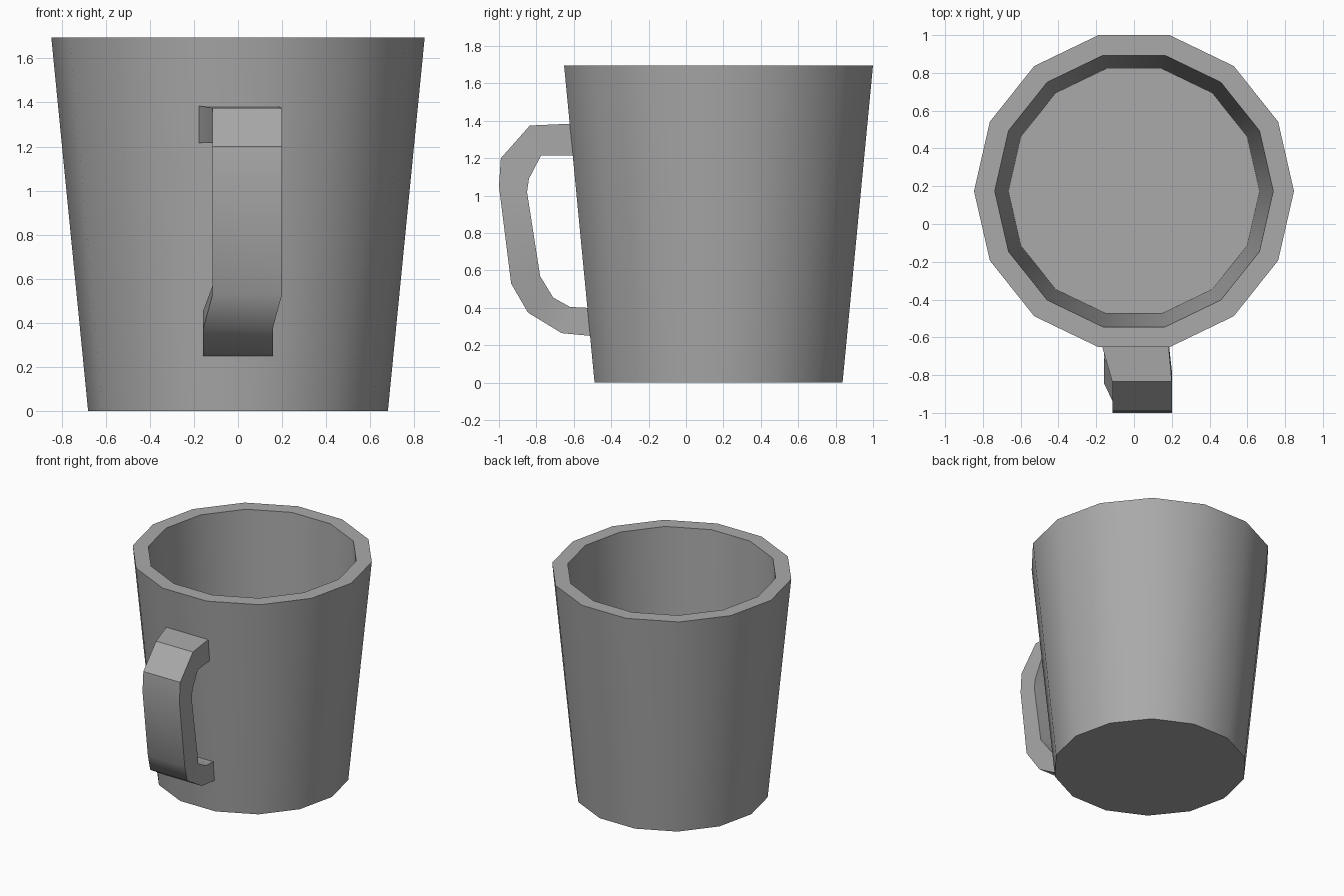
import bpy
import bmesh
from math import cos, sin, tau, radians

cube = bpy.data.objects.get("Cube")
if cube:
    bpy.data.objects.remove(cube, do_unlink=True)

SIDES = 14
CENTRE_Y = 0.174

grey = bpy.data.materials.new("plain grey")
grey.use_nodes = True
grey.diffuse_color = (0.4, 0.4, 0.4, 1)
grey.node_tree.nodes["Principled BSDF"].inputs["Base Color"].default_value = grey.diffuse_color


def loft(name, rings, cap_start=True, cap_end=True):
    """Skin a list of point rings into one object, with optional end caps."""
    bm = bmesh.new()
    loops = [[bm.verts.new(p) for p in ring] for ring in rings]
    for a, b in zip(loops, loops[1:]):
        n = len(a)
        for i in range(n):
            j = (i + 1) % n
            bm.faces.new((a[i], a[j], b[j], b[i]))
    if cap_start:
        bm.faces.new(loops[0][::-1])
    if cap_end:
        bm.faces.new(loops[-1])
    bmesh.ops.recalc_face_normals(bm, faces=bm.faces)
    mesh = bpy.data.meshes.new(name)
    bm.to_mesh(mesh)
    bm.free()
    mesh.materials.append(grey)
    obj = bpy.data.objects.new(name, mesh)
    bpy.context.collection.objects.link(obj)
    bpy.ops.object.select_all(action="DESELECT")
    obj.select_set(True)
    bpy.context.view_layer.objects.active = obj
    bpy.ops.object.shade_smooth_by_angle(angle=radians(30))
    return obj


def circle(radius, z):
    return [(radius * cos(tau * i / SIDES), CENTRE_Y + radius * sin(tau * i / SIDES), z)
            for i in range(SIDES)]


# Cup: base, outer wall, flat rim, inner wall and floor
loft("cup_body", [circle(r, z) for r, z in
                  ((0.68, 0), (0.847, 1.695), (0.737, 1.695), (0.665, 0.12))])

# Handle: outer (y, z), inner (y, z), left and right edges (x), from top to bottom
stations = [
    ((-0.61, 1.385), (-0.595, 1.215), (-0.18, 0.18)),
    ((-0.835, 1.375), (-0.775, 1.215), (-0.115, 0.2)),
    ((-0.99, 1.2), (-0.84, 1.09), (-0.115, 0.2)),
    ((-1.0, 1.05), (-0.85, 1.02), (-0.115, 0.2)),
    ((-0.935, 0.53), (-0.78, 0.57), (-0.115, 0.2)),
    ((-0.845, 0.375), (-0.71, 0.455), (-0.158, 0.158)),
    ((-0.665, 0.265), (-0.62, 0.405), (-0.158, 0.158)),
    ((-0.507, 0.25), (-0.52, 0.40), (-0.158, 0.158)),
]
loft("handle", [[(x0, *outer), (x1, *outer), (x1, *inner), (x0, *inner)]
                for outer, inner, (x0, x1) in stations])
